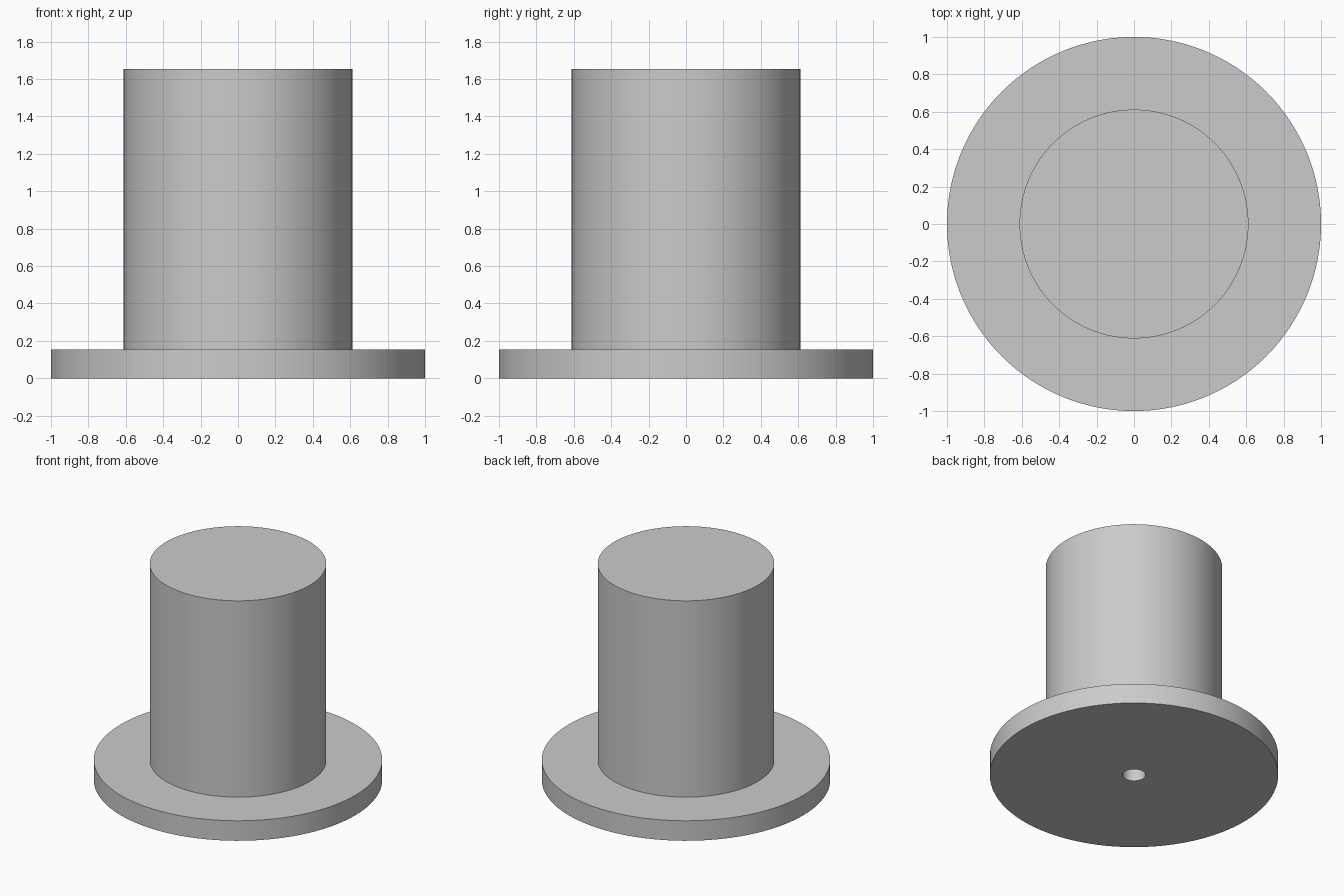
import bpy
import bmesh
import math

SIDES = 128

cube = bpy.data.objects.get("Cube")
if cube:
    bpy.data.objects.remove(cube, do_unlink=True)

# Plain grey material
grey = bpy.data.materials.new("plain_grey")
grey.use_nodes = True
colour = (0.6, 0.6, 0.6, 1.0)
grey.diffuse_color = colour
grey.node_tree.nodes["Principled BSDF"].inputs["Base Color"].default_value = colour


def turned_solid(name, profile, material):
    """Revolve (radius, height) points about z and cap both open ends."""
    bm = bmesh.new()
    rings = []
    for radius, height in profile:
        ring = []
        for i in range(SIDES):
            a = math.tau * i / SIDES
            ring.append(bm.verts.new((radius * math.cos(a), radius * math.sin(a), height)))
        rings.append(ring)
    for low, high in zip(rings, rings[1:]):
        for i in range(SIDES):
            j = (i + 1) % SIDES
            bm.faces.new((low[i], low[j], high[j], high[i]))
    bm.faces.new(rings[0])
    bm.faces.new(rings[-1])
    bmesh.ops.recalc_face_normals(bm, faces=bm.faces)
    mesh = bpy.data.meshes.new(name)
    bm.to_mesh(mesh)
    bm.free()
    mesh.materials.append(material)
    obj = bpy.data.objects.new(name, mesh)
    bpy.context.collection.objects.link(obj)
    bpy.ops.object.select_all(action="DESELECT")
    obj.select_set(True)
    bpy.context.view_layer.objects.active = obj
    bpy.ops.object.shade_smooth_by_angle(angle=math.radians(30))
    return obj


# Flange, cylindrical post and blind hole from below, as one closed profile
hole_radius, hole_depth = 0.08, 0.8
flange_radius, flange_top = 1.0, 0.153
post_radius, post_top = 0.612, 1.655

turned_solid("flanged_post", [
    (hole_radius, hole_depth),
    (hole_radius, 0),
    (flange_radius, 0),
    (flange_radius, flange_top),
    (post_radius, flange_top),
    (post_radius, post_top),
], grey)
